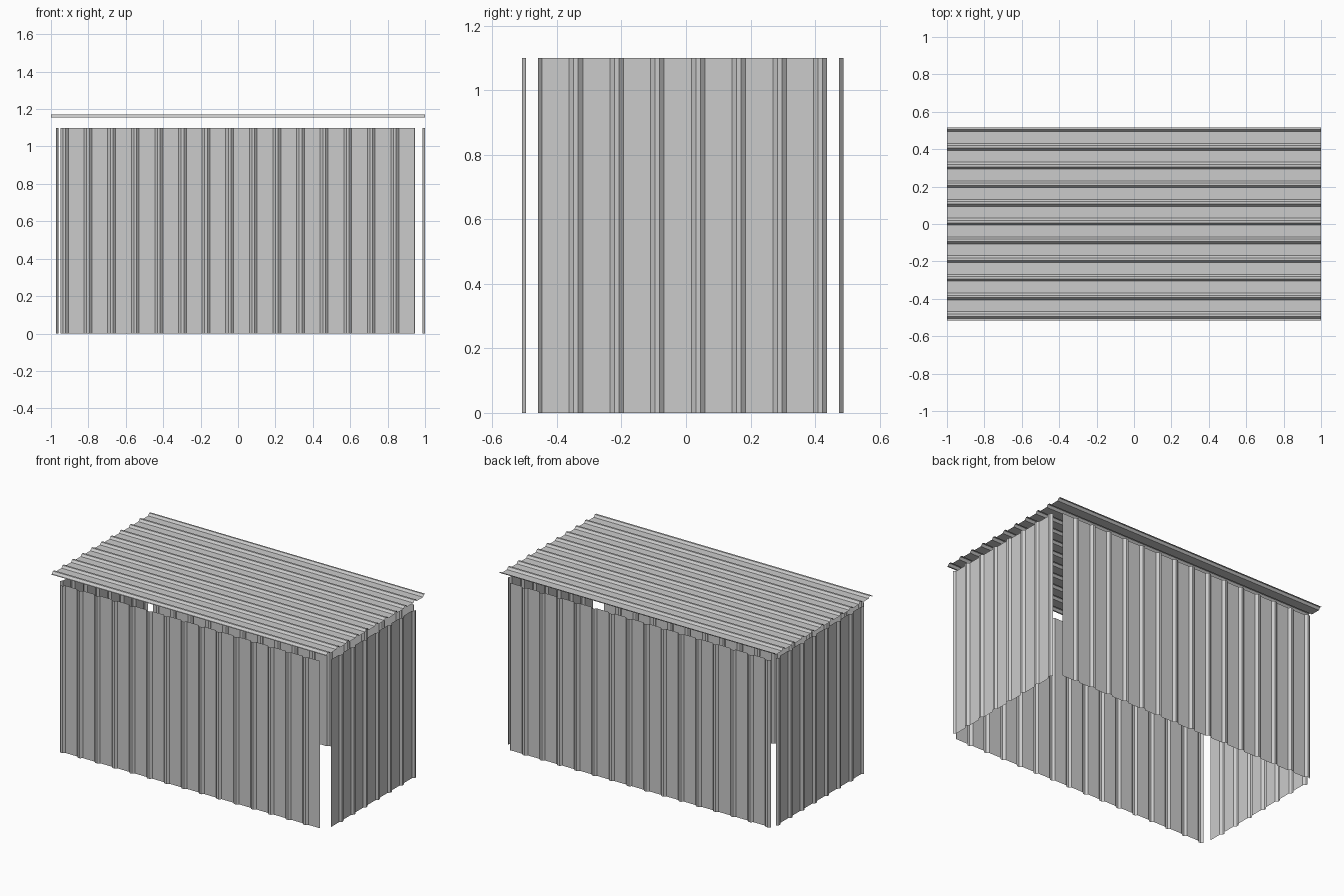
import bpy

if "Cube" in bpy.data.objects:
    bpy.data.objects.remove(bpy.data.objects["Cube"])


def rib_profile(start, end, first, pitch, slope, crest, depth):
    """Trapezoidal sheet section as (along, height), clipped to start..end."""
    pts, n = [], 0
    a = first - pitch
    while a < end + pitch:
        pts += [(a, 0), (a + slope, depth), (a + slope + crest, depth),
                (a + 2 * slope + crest, 0)]
        a += pitch

    def height(u):
        for (u0, h0), (u1, h1) in zip(pts, pts[1:]):
            if u0 <= u <= u1:
                return h0 + (h1 - h0) * (u - u0) / (u1 - u0)
        return 0

    inner = [p for p in pts if start + 1e-4 < p[0] < end - 1e-4]
    return [(start, height(start))] + inner + [(end, height(end))]


def sheet(name, profile, place, lo, hi, flip=False):
    """Extrude a section from lo to hi; place maps (along, height, t) to xyz."""
    verts = [place(u, h, t) for u, h in profile for t in (lo, hi)]
    faces = [(2 * i, 2 * i + 2, 2 * i + 3, 2 * i + 1)
             for i in range(len(profile) - 1)]
    if flip:
        faces = [f[::-1] for f in faces]
    mesh = bpy.data.meshes.new(name)
    mesh.from_pydata(verts, [], faces)
    ob = bpy.data.objects.new(name, mesh)
    bpy.context.collection.objects.link(ob)
    return ob


TOP = 1.1
rib = dict(pitch=0.1262, slope=0.014, crest=0.014, depth=0.013)

# Long walls, ribs facing outward
long_wall = rib_profile(-0.949, 0.945, -0.949, **rib)
sheet("front_wall", long_wall, lambda u, h, t: (u, -0.496 - h, t), 0, TOP)
sheet("back_wall", long_wall, lambda u, h, t: (u, 0.475 + h, t), 0, TOP, True)

# Short walls, ribs facing outward
short_wall = rib_profile(-0.459, 0.437, -0.362, **rib)
sheet("right_wall", short_wall, lambda u, h, t: (0.987 + h, u, t), 0, TOP)
sheet("left_wall", short_wall, lambda u, h, t: (-0.96 - h, u, t), 0, TOP, True)

# Roof sheet, ribs running along x
roof = rib_profile(-0.515, 0.517, -0.506, pitch=0.1, slope=0.012,
                   crest=0.013, depth=0.014)
sheet("roof", roof, lambda u, h, t: (t, u, 1.156 + h), -1, 1, True)
